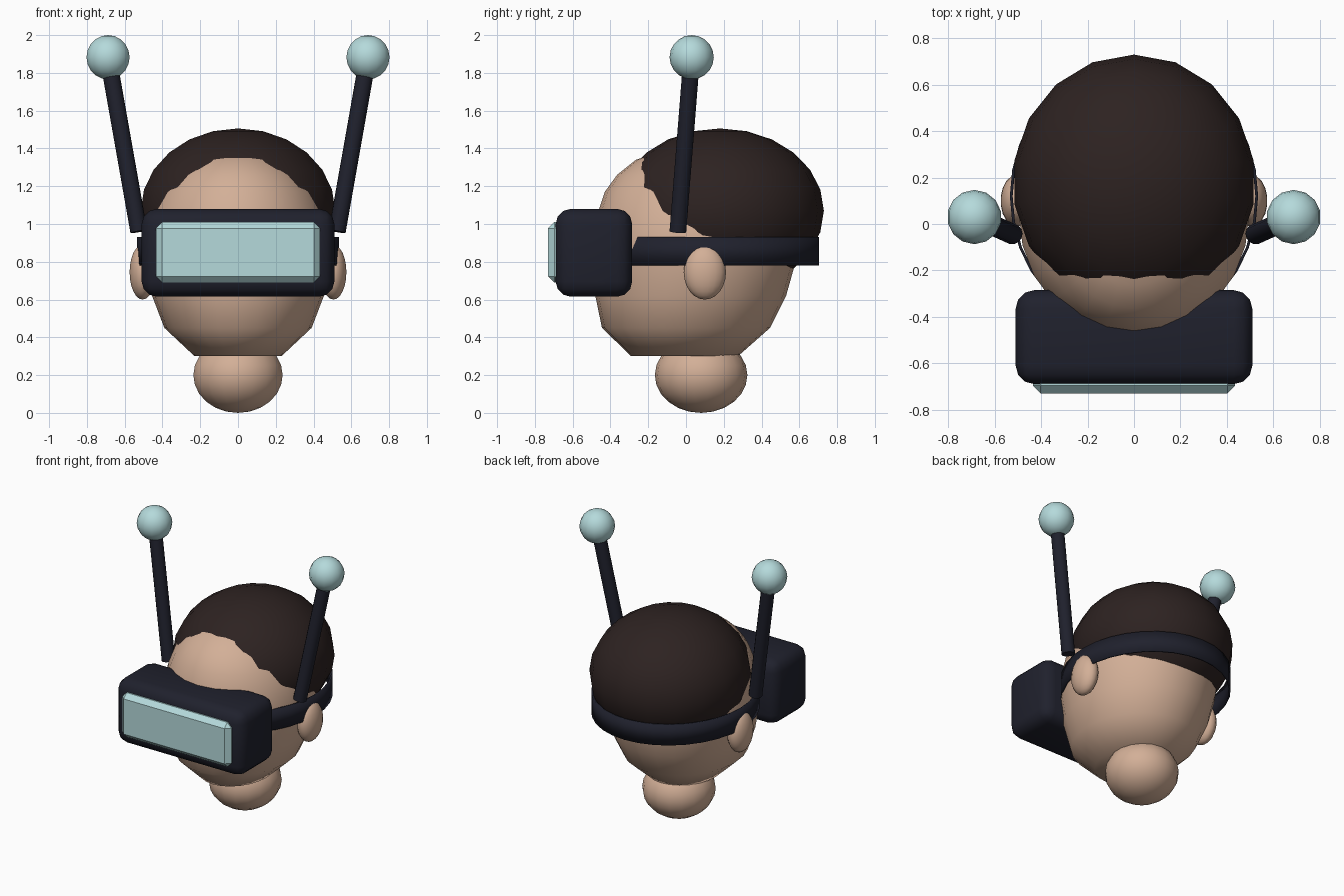
import bpy, bmesh, math
from mathutils import Vector, Matrix

cube = bpy.data.objects.get("Cube")
if cube:
    bpy.data.objects.remove(cube, do_unlink=True)


def material(name, rgb):
    m = bpy.data.materials.new(name)
    m.use_nodes = True
    color = (*rgb, 1)
    m.diffuse_color = color
    m.node_tree.nodes["Principled BSDF"].inputs["Base Color"].default_value = color
    return m


skin = material("skin", (0.65, 0.43, 0.31))
brown = material("dark_brown", (0.026, 0.016, 0.015))
navy = material("dark_navy", (0.014, 0.015, 0.026))
aqua = material("pale_aqua", (0.46, 0.70, 0.71))


def finish(name, bm, mat, angle=None):
    """Turn a bmesh into an object, smooth below the given angle."""
    bmesh.ops.recalc_face_normals(bm, faces=bm.faces)
    mesh = bpy.data.meshes.new(name)
    bm.to_mesh(mesh)
    bm.free()
    mesh.materials.append(mat)
    ob = bpy.data.objects.new(name, mesh)
    bpy.context.collection.objects.link(ob)
    if angle:
        bpy.ops.object.select_all(action='DESELECT')
        ob.select_set(True)
        bpy.context.view_layer.objects.active = ob
        bpy.ops.object.shade_smooth_by_angle(angle=math.radians(angle))
    return ob


def ellipsoid(name, center, radii, mat, segments=18, rings=12):
    bm = bmesh.new()
    place = Matrix.Translation(center) @ Matrix.Diagonal((*radii, 1))
    bmesh.ops.create_uvsphere(bm, u_segments=segments, v_segments=rings,
                              radius=1, matrix=place)
    return finish(name, bm, mat, 60)


def rounded_box(name, low, high, bevel, segments, mat, angle=None):
    low, high = Vector(low), Vector(high)
    bm = bmesh.new()
    place = Matrix.Translation((low + high) / 2) @ Matrix.Diagonal((*(high - low), 1))
    bmesh.ops.create_cube(bm, size=1, matrix=place)
    bmesh.ops.bevel(bm, geom=list(bm.edges), offset=bevel, segments=segments,
                    profile=0.5, affect='EDGES')
    return finish(name, bm, mat, angle)


def loft(name, rings, mat, caps, segments, angle):
    """Join elliptical rings given as height, half width, front y, back y."""
    bm = bmesh.new()
    loops = []
    for z, rx, front, back in rings:
        cy, ry = (front + back) / 2, (back - front) / 2
        turns = [math.tau * i / segments for i in range(segments)]
        loops.append([bm.verts.new((rx * math.sin(t), cy + ry * math.cos(t), z))
                      for t in turns])
    for a, b in zip(loops, loops[1:]):
        for i in range(segments):
            j = (i + 1) % segments
            bm.faces.new((a[i], a[j], b[j], b[i]))
    if caps:
        bm.faces.new(loops[0])
        bm.faces.new(loops[-1])
    return finish(name, bm, mat, angle)


# Head with a flat chin, and a round neck below it
loft("head", [
    (0.30, 0.23, -0.29, 0.275),
    (0.45, 0.39, -0.445, 0.445),
    (0.62, 0.455, -0.48, 0.53),
    (0.78, 0.49, -0.495, 0.575),
    (0.93, 0.497, -0.49, 0.58),
    (1.05, 0.467, -0.47, 0.56),
    (1.17, 0.42, -0.43, 0.52),
    (1.26, 0.345, -0.365, 0.44),
    (1.34, 0.25, -0.265, 0.30),
    (1.40, 0.08, -0.08, 0.10),
], skin, True, 24, 50)
ellipsoid("neck", (0, 0.08, 0.20), (0.24, 0.245, 0.20), skin)

# Hair cap
ellipsoid("hair", (0, 0.18, 1.07), (0.523, 0.55, 0.436), brown)

# Strap around the head
strap = loft("strap", [(0.78, 0.535, -0.465, 0.705), (0.93, 0.535, -0.465, 0.705)],
             navy, False, 32, 40)
wall = strap.modifiers.new("thickness", 'SOLIDIFY')
wall.thickness = 0.012
wall.offset = -1

# Visor and its lens
rounded_box("visor", (-0.51, -0.69, 0.615), (0.51, -0.285, 1.08), 0.08, 3, navy, 40)
rounded_box("visor_lens", (-0.435, -0.73, 0.69), (0.435, -0.62, 1.01), 0.033, 1, aqua)

# Ears and antennas on both sides
for side, s in (("left", 1), ("right", -1)):
    ellipsoid(side + "_ear", (s * 0.505, 0.1, 0.745), (0.07, 0.112, 0.145), skin)
    base, tip = Vector((s * 0.525, -0.043, 0.96)), Vector((s * 0.688, 0.03, 1.883))
    axis = tip - base
    place = (Matrix.Translation((base + tip) / 2)
             @ axis.to_track_quat('Z', 'Y').to_matrix().to_4x4())
    bm = bmesh.new()
    bmesh.ops.create_cone(bm, cap_ends=True, segments=14, radius1=0.045,
                          radius2=0.045, depth=axis.length, matrix=place)
    finish(side + "_antenna", bm, navy, 40)
    ellipsoid(side + "_antenna_ball", tip, (0.117,) * 3, aqua, 14, 10)
